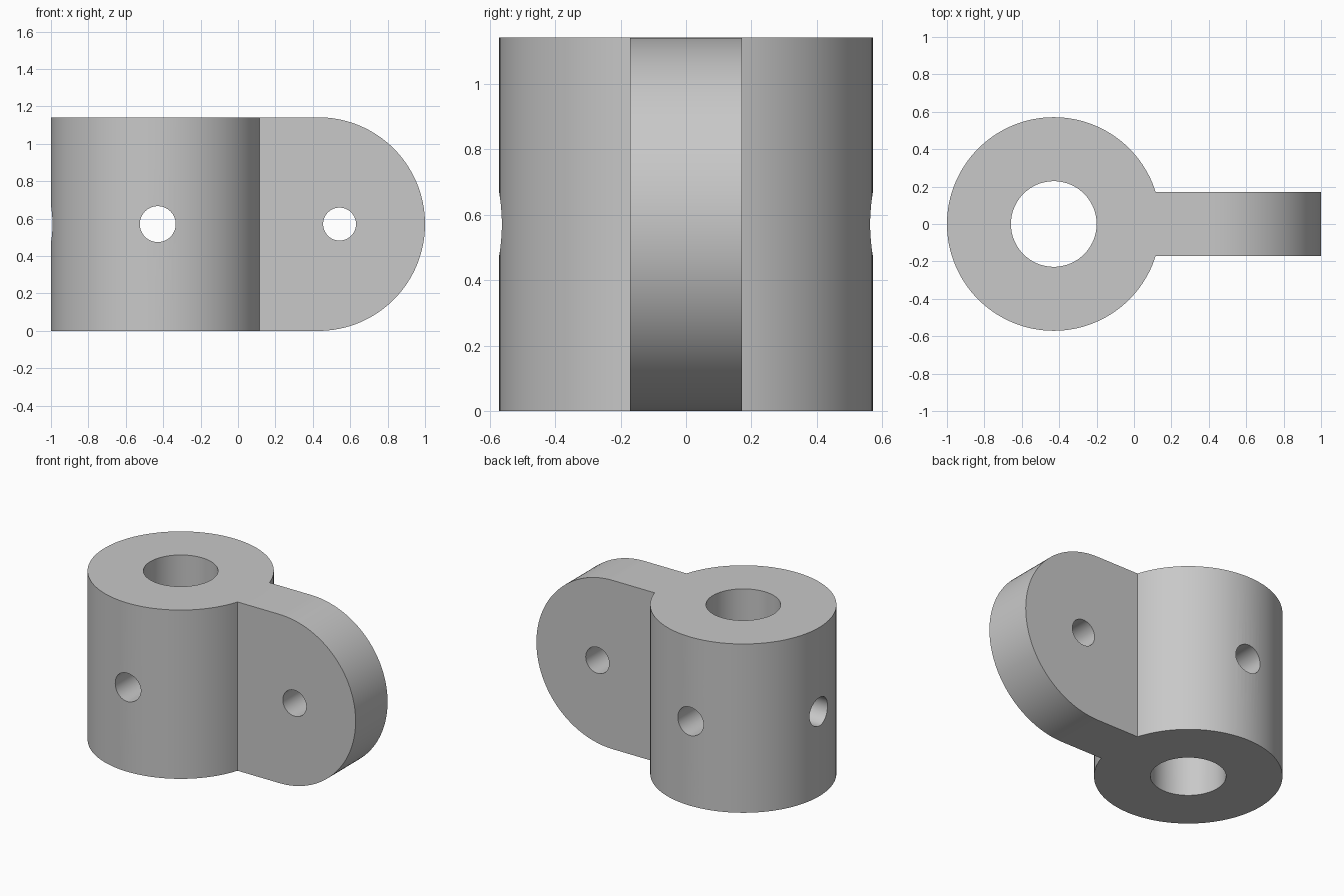
import bpy, bmesh, math
from mathutils import Matrix, Vector

cube = bpy.data.objects.get("Cube")
if cube:
    bpy.data.objects.remove(cube, do_unlink=True)

R = 0.571            # outer radius of barrel and lug
H = 2 * R            # full height
CX = 1 - R           # distance of both round centres from the origin
LUG_HALF = 0.171     # half thickness of the lug

steel = bpy.data.materials.new("plain grey")
steel.use_nodes = True
grey = (0.58, 0.58, 0.58, 1)
steel.diffuse_color = grey
steel.node_tree.nodes["Principled BSDF"].inputs["Base Color"].default_value = grey


def finish(name, bm):
    bmesh.ops.recalc_face_normals(bm, faces=bm.faces)
    mesh = bpy.data.meshes.new(name)
    bm.to_mesh(mesh)
    bm.free()
    mesh.materials.append(steel)
    obj = bpy.data.objects.new(name, mesh)
    bpy.context.collection.objects.link(obj)
    return obj


def cylinder(name, radius, start, end, segments=64):
    start, end = Vector(start), Vector(end)
    axis = end - start
    turn = axis.to_track_quat("Z", "Y").to_matrix().to_4x4()
    bm = bmesh.new()
    bmesh.ops.create_cone(bm, cap_ends=True, segments=segments, radius1=radius,
                          radius2=radius, depth=axis.length,
                          matrix=Matrix.Translation((start + end) / 2) @ turn)
    return finish(name, bm)


def combine(target, other, operation):
    mod = target.modifiers.new(other.name, "BOOLEAN")
    mod.operation = operation
    mod.solver = "EXACT"
    mod.object = other
    other.hide_render = True
    bpy.context.view_layer.objects.active = target
    bpy.ops.object.modifier_apply(modifier=mod.name)
    bpy.data.objects.remove(other, do_unlink=True)


# Upright barrel
body = cylinder("clevis_body", R, (-CX, 0, 0), (-CX, 0, H), 128)

# Flat lug with a round end, its square end buried in the barrel wall
bm = bmesh.new()
steps = 64
outline = [(-0.1, 0)]
for i in range(steps + 1):
    a = math.pi * (i / steps - 0.5)
    outline.append((CX + R * math.cos(a), R + R * math.sin(a)))
outline.append((-0.1, H))
face = bm.faces.new([bm.verts.new((x, -LUG_HALF, z)) for x, z in outline])
side = bmesh.ops.extrude_face_region(bm, geom=[face])
moved = [v for v in side["geom"] if isinstance(v, bmesh.types.BMVert)]
bmesh.ops.translate(bm, verts=moved, vec=(0, 2 * LUG_HALF, 0))
combine(body, finish("lug", bm), "UNION")

# Main bore, cross hole, outer side hole into the bore, and lug pin hole
for cutter in (
    cylinder("bore", 0.229, (-CX, 0, -0.1), (-CX, 0, H + 0.1), 96),
    cylinder("cross_hole", 0.096, (-CX, -1, R), (-CX, 1, R)),
    cylinder("side_hole", 0.096, (-1.2, 0, R), (-CX, 0, R)),
    cylinder("pin_hole", 0.088, (0.543, -1, R), (0.543, 1, R)),
):
    combine(body, cutter, "DIFFERENCE")

# Smooth round walls, sharp rims
for obj in bpy.context.selected_objects:
    obj.select_set(False)
body.select_set(True)
bpy.context.view_layer.objects.active = body
bpy.ops.object.shade_smooth_by_angle(angle=math.radians(25))
